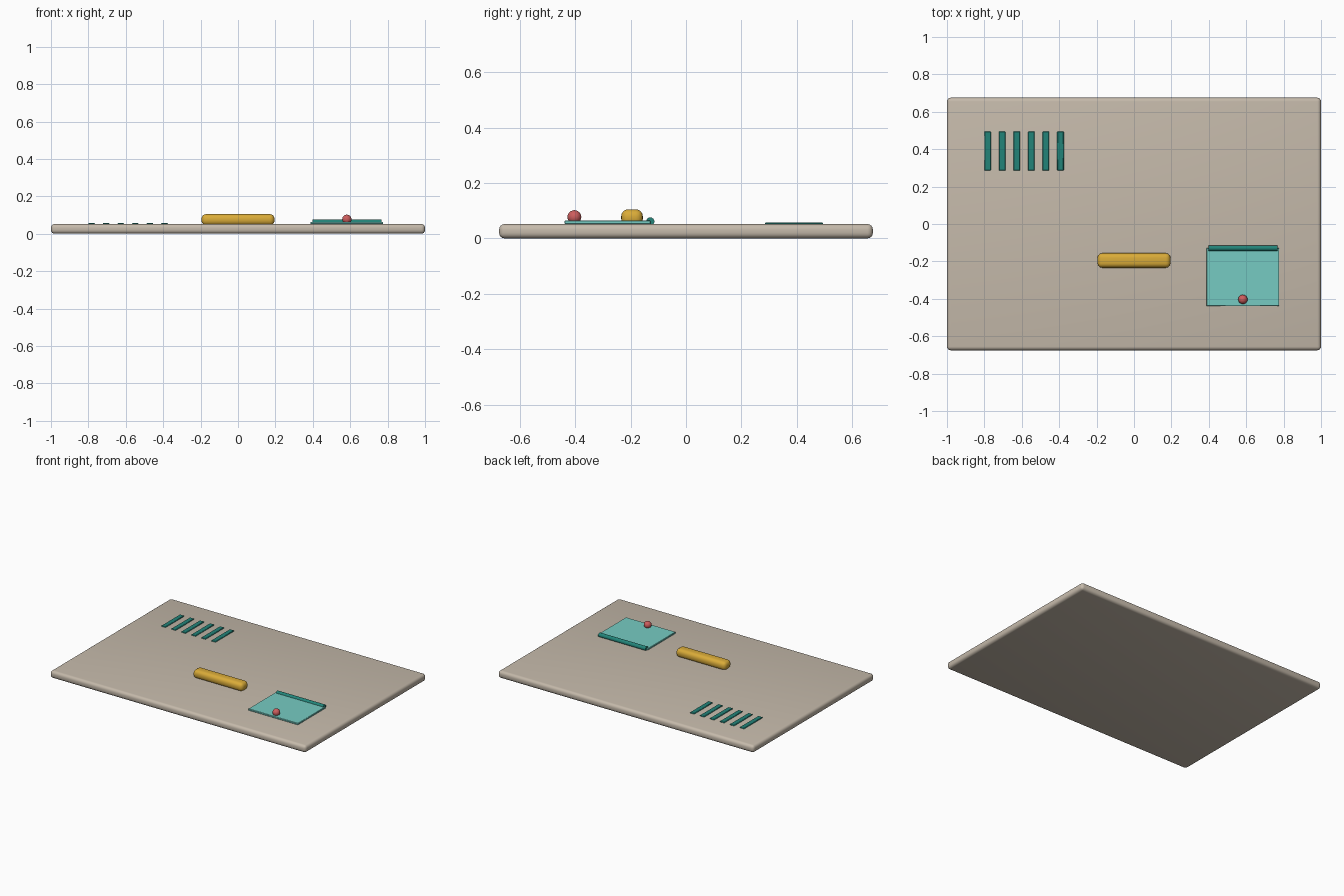
import bpy, math

if "Cube" in bpy.data.objects:
    bpy.data.objects.remove(bpy.data.objects["Cube"])


def material(name, rgb):
    m = bpy.data.materials.new(name)
    m.diffuse_color = (*rgb, 1)
    m.use_nodes = True
    m.node_tree.nodes["Principled BSDF"].inputs["Base Color"].default_value = m.diffuse_color
    return m


BEIGE = material("warm beige", (0.56, 0.49, 0.405))
AQUA = material("light aqua", (0.18, 0.60, 0.54))
TEAL = material("dark teal", (0.016, 0.23, 0.19))
YELLOW = material("golden yellow", (0.70, 0.41, 0.04))
RED = material("soft red", (0.61, 0.11, 0.11))


def finish(name, mat):
    ob = bpy.context.object
    ob.name = name
    ob.data.materials.append(mat)
    return ob


def box(name, lo, hi, mat, bevel=0, segments=3):
    mid = [(a + b) / 2 for a, b in zip(lo, hi)]
    bpy.ops.mesh.primitive_cube_add(size=1, location=mid)
    ob = finish(name, mat)
    ob.scale = [b - a for a, b in zip(lo, hi)]
    bpy.ops.object.transform_apply(location=False, rotation=False, scale=True)
    if bevel:
        mod = ob.modifiers.new("Bevel", 'BEVEL')
        mod.width, mod.segments = bevel, segments
        bpy.ops.object.modifier_apply(modifier="Bevel")
        bpy.ops.object.shade_smooth_by_angle(angle=math.radians(40))
    return ob


# Main panel with rounded rim
box("panel", (-1, -0.675, 0), (1, 0.675, 0.052), BEIGE, 0.02, 4)

# Row of vent slats
for i in range(6):
    x = -0.783 + i * 0.078
    box(f"vent_slat_{i + 1}", (x - 0.0175, 0.285, 0.046),
        (x + 0.0175, 0.495, 0.057), TEAL, 0.003, 1)

# Grab handle
box("handle", (-0.195, -0.234, 0.045), (0.195, -0.156, 0.105), YELLOW, 0.025, 4)

# Hatch flap, its hinge rod and knob
box("flap", (0.388, -0.439, 0.052), (0.776, -0.128, 0.064), AQUA, 0.002, 1)
bpy.ops.mesh.primitive_cylinder_add(vertices=16, radius=0.015, depth=0.37,
                                    location=(0.582, -0.129, 0.061),
                                    rotation=(0, math.pi / 2, 0))
finish("hinge", TEAL)
bpy.ops.object.shade_smooth_by_angle(angle=math.radians(40))
bpy.ops.mesh.primitive_uv_sphere_add(segments=24, ring_count=12, radius=0.025,
                                     location=(0.582, -0.403, 0.077))
finish("knob", RED)
bpy.ops.object.shade_smooth()
